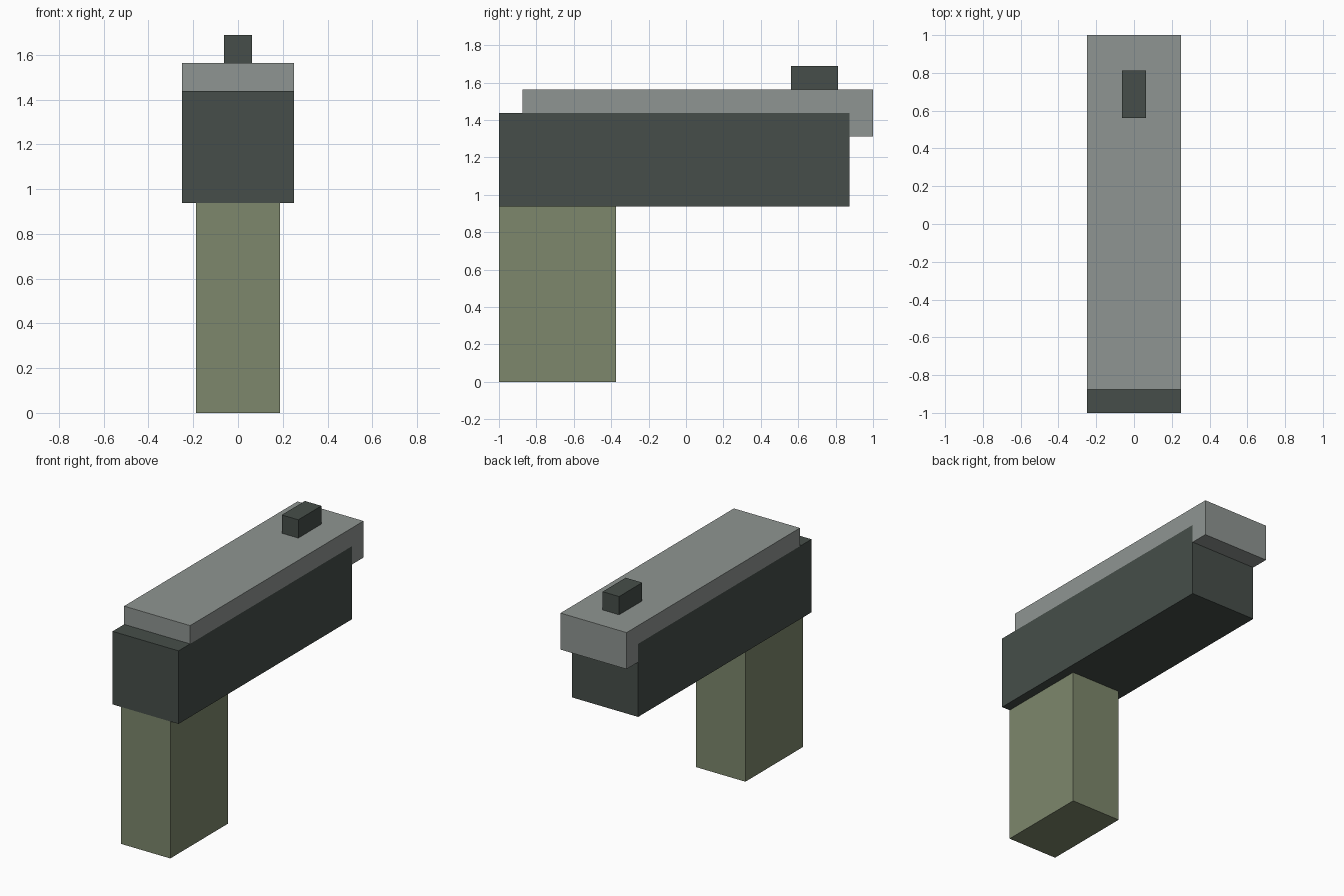
import bpy
import bmesh

cube = bpy.data.objects.get("Cube")
if cube:
    bpy.data.objects.remove(cube, do_unlink=True)


def make_material(name, color):
    mat = bpy.data.materials.new(name)
    mat.use_nodes = True
    mat.diffuse_color = (*color, 1)
    mat.node_tree.nodes["Principled BSDF"].inputs["Base Color"].default_value = (*color, 1)
    return mat


def extrude_profile(name, profile, half_width, mat):
    """Side outline as (y, z) points, extruded evenly across x."""
    bm = bmesh.new()
    face = bm.faces.new([bm.verts.new((-half_width, y, z)) for y, z in profile])
    side = bmesh.ops.extrude_face_region(bm, geom=[face])
    verts = [v for v in side["geom"] if isinstance(v, bmesh.types.BMVert)]
    bmesh.ops.translate(bm, verts=verts, vec=(2 * half_width, 0, 0))
    bmesh.ops.recalc_face_normals(bm, faces=bm.faces)
    mesh = bpy.data.meshes.new(name)
    bm.to_mesh(mesh)
    bm.free()
    mesh.materials.append(mat)
    obj = bpy.data.objects.new(name, mesh)
    bpy.context.collection.objects.link(obj)
    return obj


def block(name, half_width, y0, y1, z0, z1, mat):
    return extrude_profile(name, [(y0, z0), (y1, z0), (y1, z1), (y0, z1)], half_width, mat)


olive = make_material("olive", (0.205, 0.242, 0.150))
charcoal = make_material("charcoal green", (0.061, 0.076, 0.067))
grey = make_material("steel grey", (0.275, 0.301, 0.287))

# Levels where the parts meet
body_bottom, body_top, slide_top = 0.9375, 1.4375, 1.5625
body_back = 0.875

# Handle and main body
block("grip", 0.1875, -1, -0.375, 0, body_bottom, olive)
block("body", 0.25, -1, body_back, body_bottom, body_top, charcoal)

# Top slide, with a lip hanging over the back of the body
extrude_profile("slide", [
    (-0.875, body_top), (body_back, body_top), (body_back, 1.3125),
    (1, 1.3125), (1, slide_top), (-0.875, slide_top),
], 0.25, grey)

# Small sight on the slide
block("sight", 0.0625, 0.5625, 0.8125, slide_top, 1.6875, charcoal)
